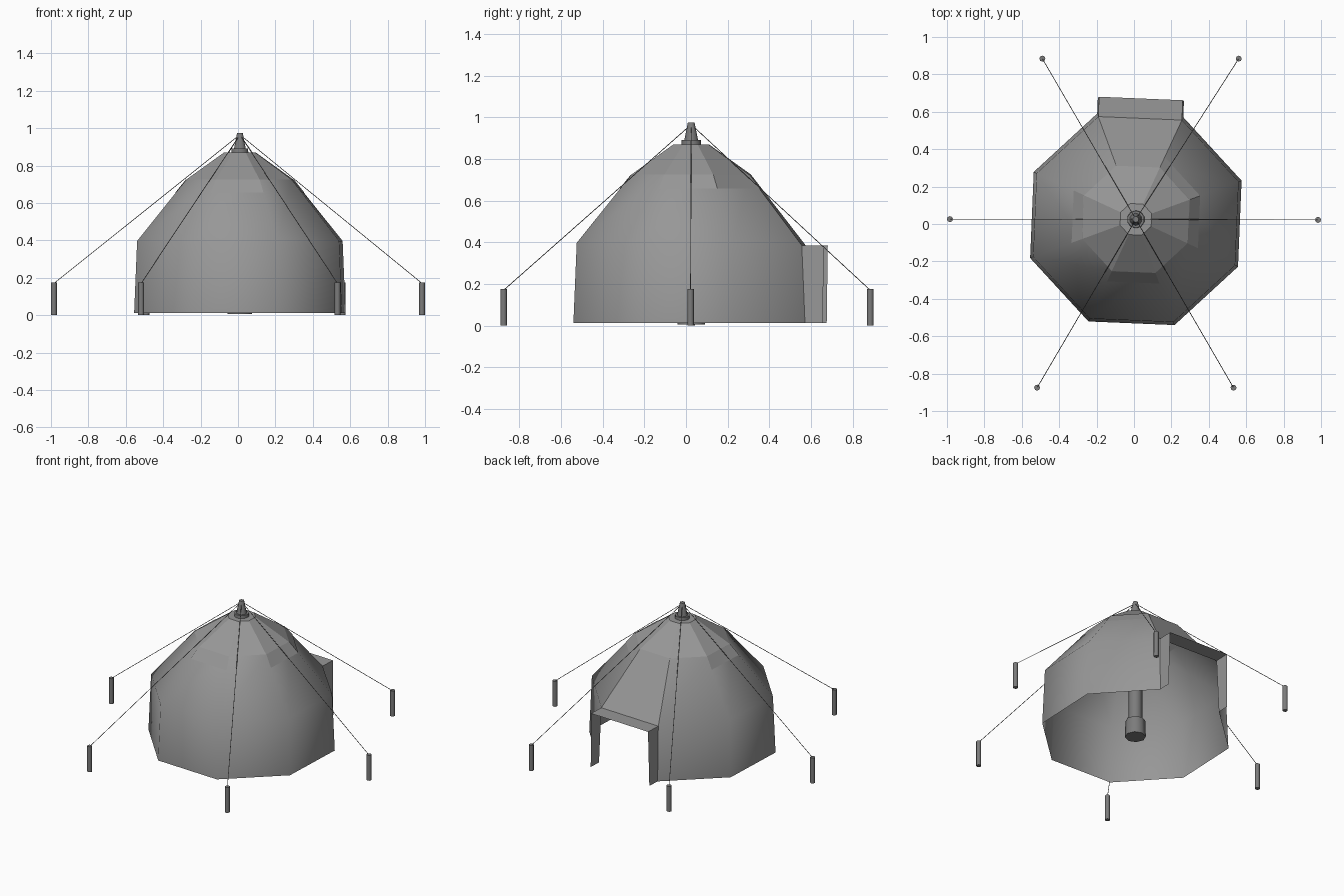
import bpy, bmesh, math
from mathutils import Vector

if "Cube" in bpy.data.objects:
    bpy.data.objects.remove(bpy.data.objects["Cube"])

CX, CY = 0.01, 0.025
TILT = math.radians(-2.4)


def grey(name, v):
    m = bpy.data.materials.new(name)
    m.diffuse_color = (v, v, v, 1)
    m.use_nodes = True
    m.node_tree.nodes["Principled BSDF"].inputs["Base Color"].default_value = m.diffuse_color
    return m


CLOTH, WOOD = grey("cloth", 0.31), grey("wood", 0.2)


def ring(r, z):
    """Eight points of the slightly turned octagon."""
    return [Vector((CX + r * math.cos(TILT + math.pi / 8 + k * math.pi / 4),
                    CY + r * math.sin(TILT + math.pi / 8 + k * math.pi / 4), z))
            for k in range(8)]


def make(name, faces, smooth=False):
    """Mesh object from a list of polygons, welded together."""
    bm = bmesh.new()
    for f in faces:
        bm.faces.new([bm.verts.new(p) for p in f])
    bmesh.ops.remove_doubles(bm, verts=bm.verts, dist=1e-5)
    bmesh.ops.recalc_face_normals(bm, faces=bm.faces)
    me = bpy.data.meshes.new(name)
    bm.to_mesh(me)
    bm.free()
    ob = bpy.data.objects.new(name, me)
    bpy.context.collection.objects.link(ob)
    me.materials.append(CLOTH)
    for p in me.polygons:
        p.use_smooth = smooth
    return ob


def loft(rings, skip=()):
    faces = []
    for i, (a, b) in enumerate(zip(rings, rings[1:])):
        for k in range(8):
            if (i, k) not in skip:
                n = (k + 1) % 8
                faces.append([a[k], a[n], b[n], b[k]])
    return faces


def rod(name, a, b, r1, r2, sides):
    """Tapered rod between two points."""
    a, b = Vector(a), Vector(b)
    d = b - a
    bpy.ops.mesh.primitive_cone_add(vertices=sides, radius1=r1, radius2=r2,
                                    depth=d.length, location=(a + b) / 2,
                                    rotation=d.to_track_quat('Z', 'Y').to_euler())
    ob = bpy.context.object
    ob.name = name
    ob.data.materials.append(WOOD)
    bpy.ops.object.shade_smooth_by_angle(angle=math.radians(46))
    return ob


# Canvas wall and roof; the wall and lower roof panels at the door are left out
DOOR = 1
base, eave = ring(0.602, 0.012), ring(0.585, 0.397)
shoulder, crown = ring(0.305, 0.725), ring(0.09, 0.87)
for k in (1, 2):
    eave[k].z = 0.385
make("canvas", loft([base, eave, shoulder], {(0, DOOR), (1, DOOR)}), True)
make("door_roof_panel", [[eave[1], eave[2], shoulder[2], shoulder[1]]])
make("roof_cap", loft([shoulder, crown]) + [crown])

# Reinforcing patches just below the shoulder
hi, lo = ring(0.307, 0.726), ring(0.366, 0.657)
make("roof_patches", [[lo[k], lo[(k + 1) % 8], hi[(k + 1) % 8], hi[k]]
                      for k in (0, 3, 5, 7)])

# Open porch: two side sheets and a flat top
ang = TILT + math.pi / 2
out = Vector((math.cos(ang), math.sin(ang), 0))
tops, feet = eave[1:3], base[1:3]
fronts = [p + out * 0.106 for p in tops]
make("porch", [[feet[i], feet[i] + out * 0.085, fronts[i], tops[i]] for i in (0, 1)]
     + [[tops[0], fronts[0], fronts[1], tops[1]]])

# Centre pole with foot, collar and finial
rod("pole_foot", (CX, CY, 0.005), (CX, CY, 0.12), 0.066, 0.062, 8)
rod("centre_pole", (CX, CY, 0.1), (CX, CY, 0.868), 0.044, 0.042, 8)
rod("top_collar", (CX, CY, 0.865), (CX, CY, 0.89), 0.048, 0.046, 10)
rod("finial", (CX, CY, 0.88), (CX, CY, 0.975), 0.035, 0.016, 10)

# Stakes and guy ropes
stakes = [(0.984, 0.022), (0.56, 0.884), (-0.49, 0.884),
          (-0.984, 0.026), (-0.518, -0.875), (0.532, -0.875)]
for i, (x, y) in enumerate(stakes):
    rod(f"stake_{i + 1}", (x, y, 0), (x, y, 0.175), 0.016, 0.016, 8)
    rod(f"guy_rope_{i + 1}", (CX, CY, 0.965), (x, y, 0.17), 0.002, 0.002, 5)
